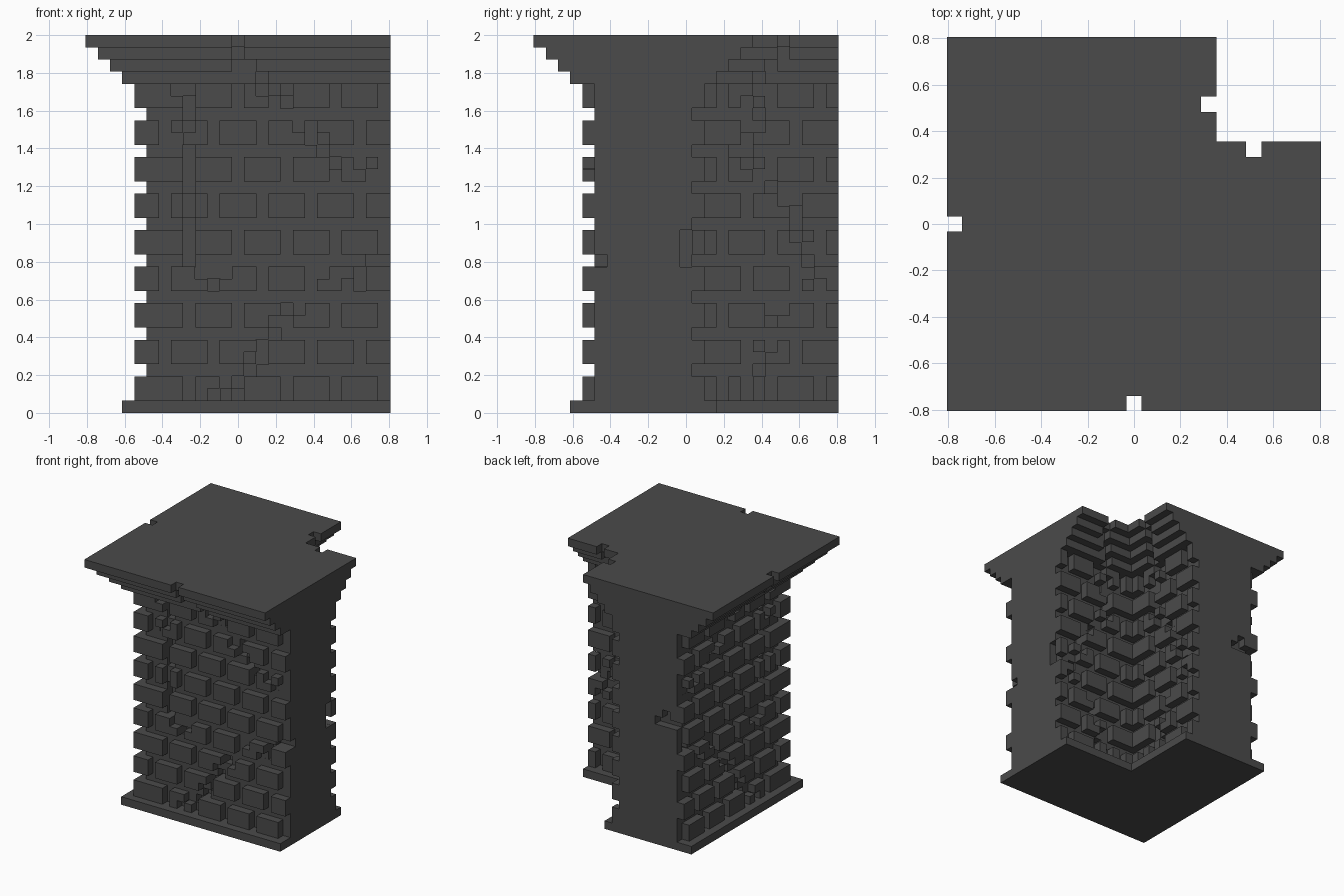
import bpy, bmesh

cube = bpy.data.objects.get("Cube")
if cube:
    bpy.data.objects.remove(cube, do_unlink=True)

U = 2 / 31      # one block unit
MID = 12.5      # plan centre in block units

stone = bpy.data.materials.new("dark_stone")
stone.use_nodes = True
COLOUR = (0.069, 0.069, 0.069, 1)
stone.diffuse_color = COLOUR
bsdf = next(n for n in stone.node_tree.nodes if n.type == 'BSDF_PRINCIPLED')
bsdf.inputs["Base Color"].default_value = COLOUR
bsdf.inputs["Roughness"].default_value = 0.9


def prism(bm, pts, z0, z1):
    """Extrude a plan outline, in block units, from z0 to z1."""
    face = bm.faces.new([bm.verts.new(((x - MID) * U, (y - MID) * U, z0 * U)) for x, y in pts])
    ext = bmesh.ops.extrude_face_region(bm, geom=[face])
    top = [v for v in ext["geom"] if isinstance(v, bmesh.types.BMVert)]
    bmesh.ops.translate(bm, verts=top, vec=(0, 0, (z1 - z0) * U))


def corner(lo, hi, end):
    """L-shaped plan with equal arms towards +x and +y."""
    return [(lo, lo), (end, lo), (end, hi), (hi, hi), (hi, end), (lo, end)]


def rect(x0, x1, y0, y1):
    return [(x0, y0), (x1, y0), (x1, y1), (x0, y1)]


def make(name, parts):
    bm = bmesh.new()
    for pts, z0, z1 in parts:
        prism(bm, pts, z0, z1)
    bmesh.ops.recalc_face_normals(bm, faces=bm.faces)
    mesh = bpy.data.meshes.new(name)
    bm.to_mesh(mesh)
    bm.free()
    mesh.materials.append(stone)
    ob = bpy.data.objects.new(name, mesh)
    bpy.context.collection.objects.link(ob)
    return ob


# Wall core, plinth and stepped cornice
solids = [make("plinth", [(corner(3, 15, 25), 0, 1)]),
          make("wall_core", [(corner(5, 13, 25), 1, 27)])]
for step in range(4):
    out = step + 2
    solids.append(make(f"cornice_step_{step + 1}",
                       [(corner(5 - out, 13 + out, 25), 27 + step, 28 + step)]))

# Brick courses: corner brick end, then start and end of each brick along the arm
OUTER = [(8, [(9, 12), (13, 16), (17, 20), (21, 24)]),
         (6, [(7, 10), (11, 14), (15, 18), (19, 22), (23, 25)])]
INNER = [(15, [(16, 19), (20, 23), (24, 25)]),
         (17, [(18, 21), (22, 25)])]


def bricks(name, lo, courses):
    parts = []
    for row in range(9):
        z0 = 1 + row * 3
        end, spans = courses[row % 2]
        parts.append((corner(lo, lo + 1, end), z0, z0 + 2))
        for a, b in spans:
            parts.append((rect(a, b, lo, lo + 1), z0, z0 + 2))
            parts.append((rect(lo, lo + 1, a, b), z0, z0 + 2))
    return make(name, parts)


solids += [bricks("outer_bricks", 4, OUTER), bricks("inner_bricks", 13, INNER)]


def relief(u, k, courses):
    """How far the surface stands out from the wall core at a cell."""
    if k >= 27:
        return k - 25
    row, level = divmod(k - 1, 3)
    end, spans = courses[row % 2]
    on_brick = u < end or any(a <= u < b for a, b in spans)
    return 1 if level < 2 and on_brick else 0


# Cracks: (position along the wall, height) of each missing block
LONG = [(7, 26), (8, 25), (8, 24), (8, 23), (7, 22)] + [(8, k) for k in range(12, 22)] + \
       [(9, 11), (10, 10), (11, 11)]
UPPER = [(12, 30), (12, 29), (12, 28), (13, 28), (14, 27), (14, 26), (15, 25), (16, 25),
         (17, 23), (18, 23), (18, 22), (19, 22), (19, 21), (20, 20), (22, 20), (23, 19)]
LOWER = [(10, 1), (11, 2), (12, 2), (13, 3), (13, 4), (14, 4), (14, 5),
         (15, 6), (15, 7), (16, 8), (17, 8)]
SIDE = [(19, 11), (21, 10), (22, 10), (22, 11), (23, 12), (24, 12)]
INSIDE = [(20, 30), (20, 29), (19, 28), (18, 27), (18, 26), (17, 25), (18, 24), (18, 23),
          (17, 22), (17, 21), (16, 21), (17, 20), (18, 19), (19, 18), (20, 17), (21, 16),
          (21, 15), (21, 14), (22, 13), (22, 12), (22, 11), (23, 10),
          (20, 8), (19, 7), (19, 5), (18, 4), (18, 3), (17, 2), (17, 1)]

E = 0.01
cuts = []


def cut(x0, x1, y0, y1, z0, z1):
    cuts.append((rect(x0 - E, x1 + E, y0 - E, y1 + E), z0 - E, z1 + E))


for u, k in LONG + UPPER + LOWER + SIDE:
    s = 5 - relief(u, k, OUTER)
    cut(u, u + 1, s, s + 1, k, k + 1)
    if (u, k) != (24, 12):
        cut(s, s + 1, u, u + 1, k, k + 1)
for u, k in INSIDE:
    s = 12 + relief(u, k, INNER)
    cut(u, u + 1, s, s + 1, k, k + 1)
    cut(s, s + 1, u, u + 1, k, k + 1)

# Chips in the two flat wall ends
cut(24, 25, 12, 13, 12, 15)
cut(5, 8, 24, 25, 15, 16)
cut(6, 7, 24, 25, 16, 17)

cutter = make("crack_cutter", cuts)
cutter.hide_render = True
cutter.hide_viewport = True
cutter.display_type = 'WIRE'

for ob in solids:
    if ob.name == "plinth":
        continue
    mod = ob.modifiers.new("cracks", 'BOOLEAN')
    mod.operation = 'DIFFERENCE'
    mod.solver = 'EXACT'
    mod.use_self = True
    mod.object = cutter
